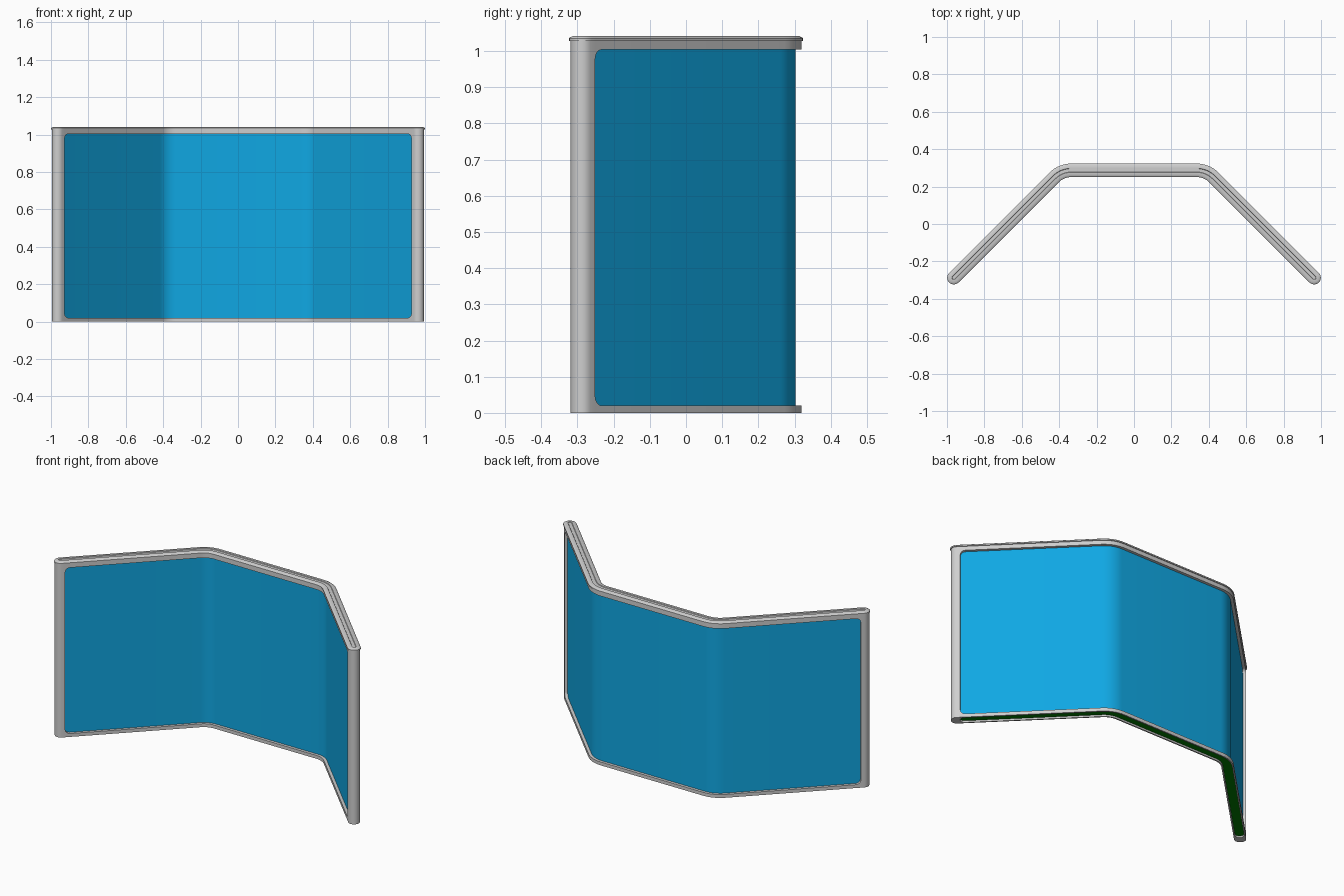
import bpy, bmesh, math
from mathutils import Vector

if "Cube" in bpy.data.objects:
    bpy.data.objects.remove(bpy.data.objects["Cube"])

# Wall centre line: leg, rounded bend, back, rounded bend, leg
EX, EY, R = 0.963, 0.287, 0.13
CORNER = EX - 2 * EY
T = R * math.tan(math.pi / 8)
LEG = 2 * EY * math.sqrt(2) - T
ARC = R * math.pi / 4
L = 2 * (LEG + ARC + CORNER - T)


def frame_at(s):
    """Point and outward normal at distance s along the centre line."""
    if s > L / 2:
        p, n = frame_at(L - s)
        return Vector((-p.x, p.y)), Vector((-n.x, n.y))
    q = math.sqrt(0.5)
    n = Vector((-q, q))
    if s <= LEG:
        return Vector((-EX + q * s, -EY + q * s)), n
    c = Vector((-CORNER + T, EY - R))
    if s < LEG + ARC:
        a = 3 * math.pi / 4 - (s - LEG) / R
        n = Vector((math.cos(a), math.sin(a)))
        return c + n * R, n
    return Vector((c.x + s - LEG - ARC, EY)), Vector((0, 1))


# Window opening in both faces of the frame
S1, CR, ZB, ZT = 0.019, 0.026, 0.02, 1.004
O, IN, H = 0.032, 0.013, 1.028


def rise(s):
    d = min(s, L - s) - S1
    if d >= CR:
        return 0.0
    return CR - math.sqrt(max(0, CR * CR - (CR - d) ** 2))


# Columns round the wall: (distance, normal part, tangent part, in window)
half = [(0.0, False), (S1, False)]
half += [(S1 + CR * (1 - math.cos(i * math.pi / 12)), True) for i in range(7)]
half += [(LEG + ARC * i / 8, True) for i in range(9)]
run = half + [(L - s, w) for s, w in reversed(half)]
CAP = 12
cols = [(s, 1, 0, w) for s, w in run]
cols += [(L, math.cos(i * math.pi / CAP), math.sin(i * math.pi / CAP), False) for i in range(1, CAP)]
cols += [(s, -1, 0, w) for s, w in reversed(run)]
cols += [(0, -math.cos(i * math.pi / CAP), -math.sin(i * math.pi / CAP), False) for i in range(1, CAP)]


def loft(name, mat, profile, bottom=True, top=True):
    """Sweep profile(s, window) -> [(half width, z, end trim)] round the wall."""
    bm = bmesh.new()
    grid = []
    for s, dn, dt, win in cols:
        line = []
        for w, z, trim in profile(s, win):
            p, n = frame_at(min(max(s, trim), L - trim))
            t = Vector((n.y, -n.x))
            p = p + (n * dn + t * dt) * w
            line.append(bm.verts.new((p.x, p.y, z)))
        grid.append(line)
    for i, a in enumerate(grid):
        b = grid[(i + 1) % len(grid)]
        for j in range(len(a) - 1):
            bm.faces.new((a[j], a[j + 1], b[j + 1], b[j]))
    if bottom:
        bm.faces.new([g[0] for g in grid])
    if top:
        bm.faces.new([g[-1] for g in reversed(grid)])
    bmesh.ops.remove_doubles(bm, verts=bm.verts[:], dist=1e-5)
    me = bpy.data.meshes.new(name)
    bm.to_mesh(me)
    bm.free()
    me.materials.append(mat)
    ob = bpy.data.objects.new(name, me)
    bpy.context.collection.objects.link(ob)
    bpy.ops.object.select_all(action='DESELECT')
    ob.select_set(True)
    bpy.context.view_layer.objects.active = ob
    bpy.ops.object.shade_smooth_by_angle(angle=math.radians(30))
    return ob


def material(name, rgb):
    m = bpy.data.materials.new(name)
    m.diffuse_color = (*rgb, 1)
    m.use_nodes = True
    m.node_tree.nodes["Principled BSDF"].inputs["Base Color"].default_value = m.diffuse_color
    return m


grey = material("light_grey", (0.62, 0.62, 0.62))
blue = material("bright_blue", (0.005, 0.39, 0.77))
green = material("dark_green", (0.0, 0.2, 0.0))


# Grey frame: posts, rails, window rims and the recess underneath
def frame_profile(s, win):
    r = rise(s) if win else CR
    i = IN if win else O
    return [(0.024, 0.011, 0.04), (0.024, 0, 0.04), (O, 0, 0),
            (O, ZB + r, 0), (i, ZB + r, 0), (i, ZT - r, 0), (O, ZT - r, 0), (O, H, 0)]


loft("frame", grey, frame_profile, bottom=False)

# Blue infill panel
loft("panel", blue, lambda s, w: [(0.0155, 0.015, 0), (0.0155, 1.012, 0)])

# Top cap with sloped shoulders and a shallow centre groove
cap_profile = [(0.031, 1.027), (0.036, 1.028), (0.036, 1.035), (0.034, 1.037),
               (0.026, 1.0415), (0.011, 1.0415), (0.009, 1.038)]
loft("top_cap", grey, lambda s, w: [(h, z, 0) for h, z in cap_profile])

# Green base strip set into the underside
loft("base_strip", green, lambda s, w: [(0.0245, 0.01, 0.04), (0.0245, 0.013, 0.04)])
